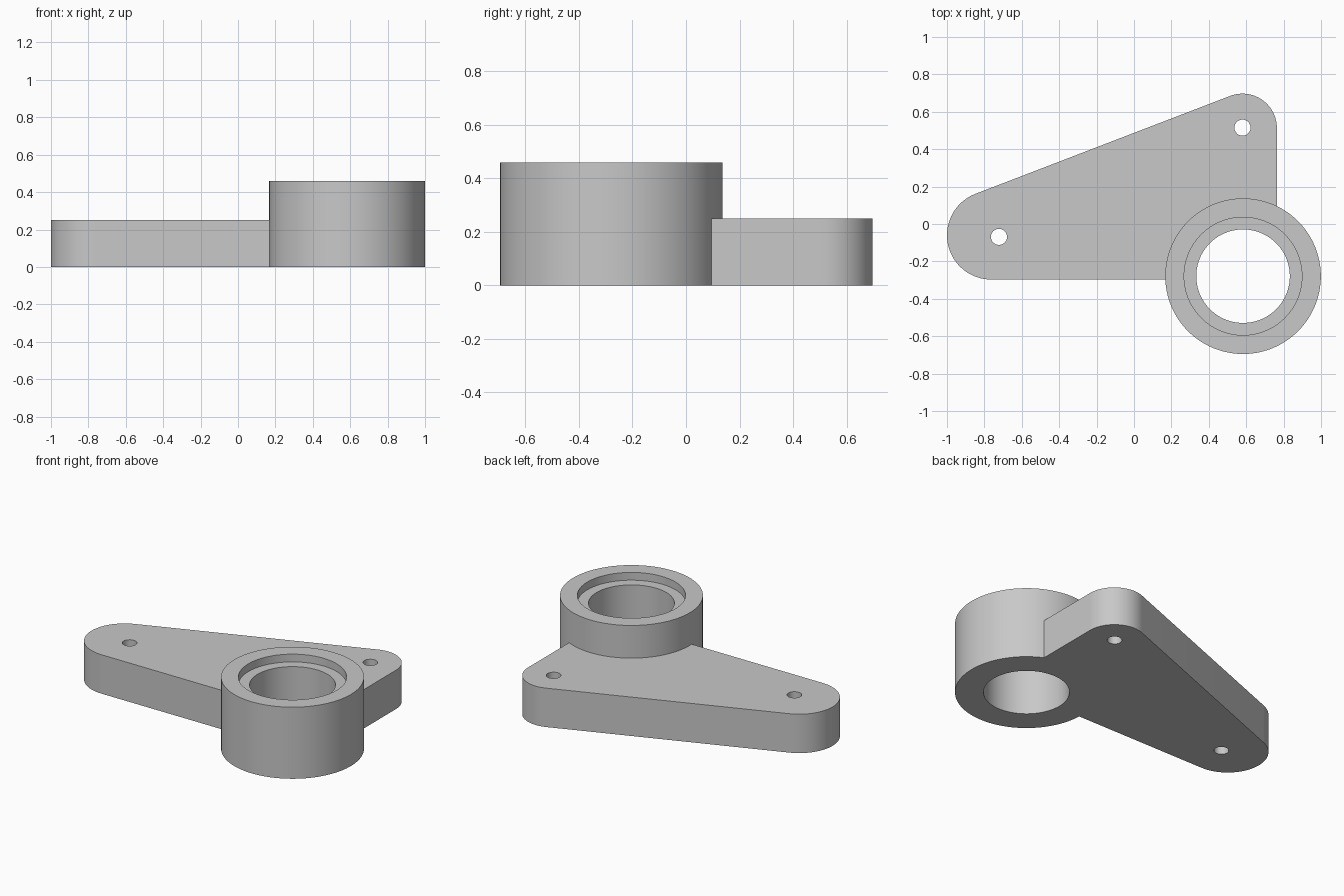
import bpy, bmesh, math

if "Cube" in bpy.data.objects:
    bpy.data.objects.remove(bpy.data.objects["Cube"])

RING = (0.583, -0.279)      # ring centre
R_OUT, R_STEP, R_BORE = 0.416, 0.315, 0.25
H_RING, H_STEP, H_PLATE = 0.46, 0.41, 0.25
LEFT, R_LEFT = (-0.763, -0.06), 0.237
BACK, R_BACK = (0.58, 0.513), 0.184

grey = bpy.data.materials.new("plain grey")
grey.diffuse_color = (0.58, 0.58, 0.58, 1)
grey.use_nodes = True
grey.node_tree.nodes["Principled BSDF"].inputs["Base Color"].default_value = grey.diffuse_color


def arc(centre, radius, start, end, n):
    """Points along an arc, angles in radians."""
    return [(centre[0] + radius * math.cos(start + (end - start) * i / n),
             centre[1] + radius * math.sin(start + (end - start) * i / n))
            for i in range(n + 1)]


def finish(obj):
    """Clean normals, colour and shade."""
    bm = bmesh.new()
    bm.from_mesh(obj.data)
    bmesh.ops.remove_doubles(bm, verts=bm.verts, dist=1e-5)
    bmesh.ops.recalc_face_normals(bm, faces=bm.faces)
    bm.to_mesh(obj.data)
    bm.free()
    obj.data.materials.clear()
    obj.data.materials.append(grey)
    bpy.ops.object.select_all(action='DESELECT')
    obj.select_set(True)
    bpy.context.view_layer.objects.active = obj
    bpy.ops.object.shade_smooth_by_angle(angle=math.radians(30))


def extruded(name, loops, height):
    """Flat outline with holes, extruded up from z = 0."""
    curve = bpy.data.curves.new(name, 'CURVE')
    curve.dimensions = '2D'
    curve.fill_mode = 'BOTH'
    curve.extrude = height / 2
    for loop in loops:
        spline = curve.splines.new('POLY')
        spline.points.add(len(loop) - 1)
        for p, (x, y) in zip(spline.points, loop):
            p.co = (x, y, 0, 1)
        spline.use_cyclic_u = True
    obj = bpy.data.objects.new(name, curve)
    obj.location.z = height / 2
    bpy.context.collection.objects.link(obj)
    bpy.ops.object.select_all(action='DESELECT')
    obj.select_set(True)
    bpy.context.view_layer.objects.active = obj
    bpy.ops.object.convert(target='MESH')
    finish(bpy.context.view_layer.objects.active)


def lathed(name, centre, profile, n=128):
    """Closed (radius, z) profile turned about a vertical axis."""
    bm = bmesh.new()
    rows = [[bm.verts.new((centre[0] + r * math.cos(math.tau * i / n),
                           centre[1] + r * math.sin(math.tau * i / n), z))
             for i in range(n)] for r, z in profile]
    for k, row in enumerate(rows):
        nxt = rows[(k + 1) % len(rows)]
        for i in range(n):
            j = (i + 1) % n
            bm.faces.new((row[i], row[j], nxt[j], nxt[i]))
    mesh = bpy.data.meshes.new(name)
    bm.to_mesh(mesh)
    bm.free()
    obj = bpy.data.objects.new(name, mesh)
    bpy.context.collection.objects.link(obj)
    finish(obj)


# Bearing ring with a stepped bore
lathed("bearing_ring", RING, [(R_OUT, 0), (R_OUT, H_RING), (R_STEP, H_RING),
                              (R_STEP, H_STEP), (R_BORE, H_STEP), (R_BORE, 0)])

# Mounting plate: rounded triangle that ends on the ring, with two bolt holes
dx, dy = BACK[0] - LEFT[0], BACK[1] - LEFT[1]
tangent = (math.atan2(dy, dx) + math.pi / 2
           + math.asin((R_BACK - R_LEFT) / math.hypot(dx, dy)) * -1
           + 2 * math.asin((R_BACK - R_LEFT) / math.hypot(dx, dy)))
tangent = math.atan2(dy, dx) + math.acos((R_LEFT - R_BACK) / math.hypot(dx, dy))
r_seat = R_OUT - 0.0005
a_front = math.pi - math.asin((LEFT[1] - R_LEFT - RING[1]) / r_seat)
a_side = math.acos((BACK[0] + R_BACK - RING[0]) / r_seat)
outline = (arc(RING, r_seat, a_front, a_side, 48)
           + arc(BACK, R_BACK, 0, tangent, 28)
           + arc(LEFT, R_LEFT, tangent, 1.5 * math.pi, 36))
holes = [arc(c, 0.043, 0, math.tau * 47 / 48, 47)
         for c in ((-0.722, -0.069), (0.58, 0.515))]
extruded("mounting_plate", [outline] + holes, H_PLATE)
